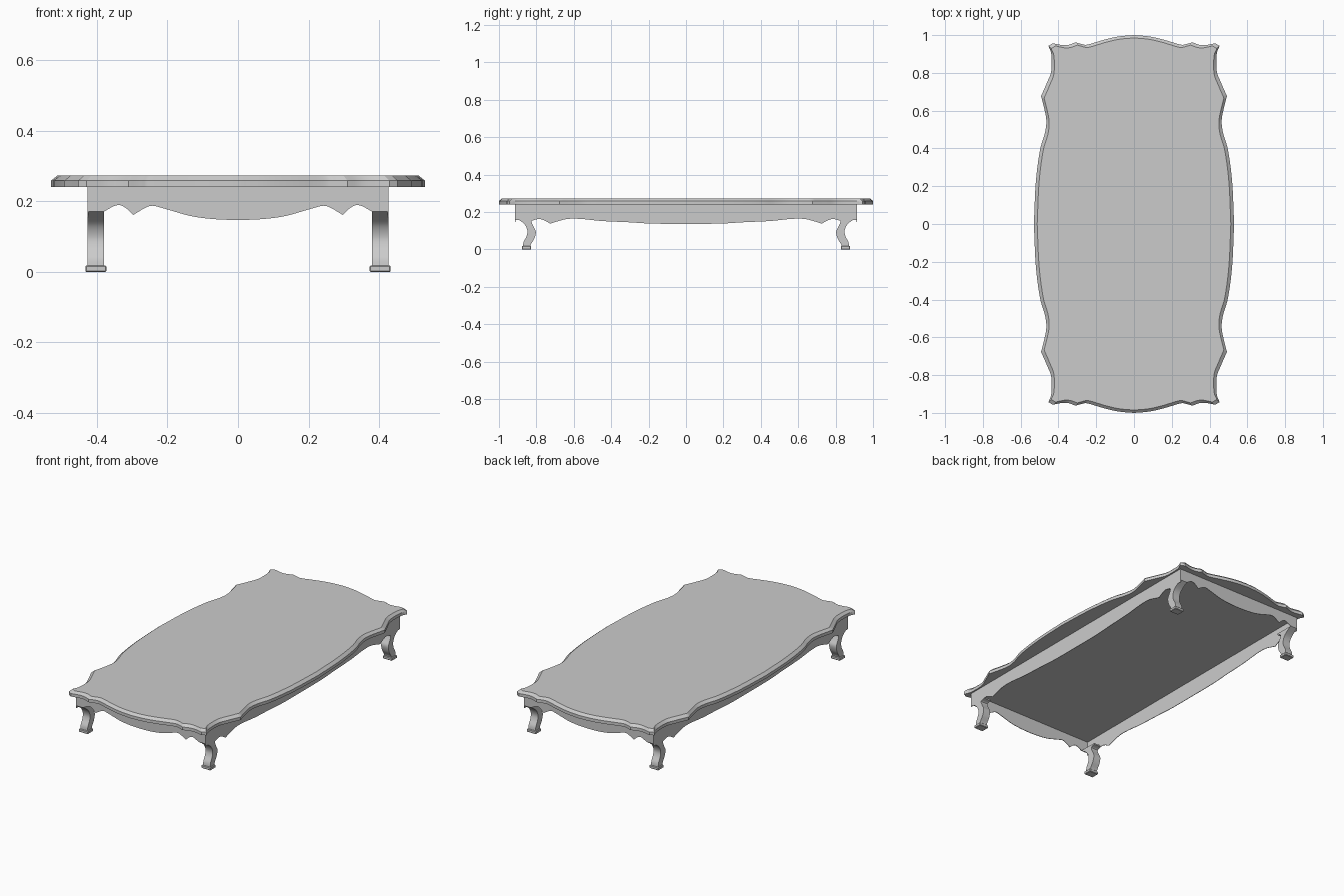
import bpy, bmesh
from mathutils import Vector

if "Cube" in bpy.data.objects:
    bpy.data.objects.remove(bpy.data.objects["Cube"])


def spline(pts, n=5):
    """Smooth Catmull-Rom curve through 2D points."""
    p = [Vector(q) for q in pts]
    p = [2 * p[0] - p[1]] + p + [2 * p[-1] - p[-2]]
    out = []
    for a, b, c, d in zip(p, p[1:], p[2:], p[3:]):
        for i in range(n):
            t = i / n
            out.append(0.5 * (2 * b + (c - a) * t + (2 * a - 5 * b + 4 * c - d) * t * t
                              + (3 * b - a - 3 * c + d) * t ** 3))
    return out + [p[-2]]


def path(*segments):
    """Join smooth segments that meet at sharp corners (two points make a straight edge)."""
    out = []
    for s in segments:
        for v in (spline(s) if len(s) > 2 else [Vector(q) for q in s]):
            if not out or (v - out[-1]).length > 1e-4:
                out.append(v)
    return out


def mirror(pts):
    """Close a half profile across the first axis."""
    return pts + [Vector((-v.x, v.y)) for v in reversed(pts) if abs(v.x) > 1e-5]


def loft(name, *rings):
    """Closed solid through matching rings of points."""
    bm = bmesh.new()
    loops = [[bm.verts.new(p) for p in r] for r in rings]
    n = len(rings[0])
    bm.faces.new(loops[0])
    bm.faces.new(loops[-1])
    for a, b in zip(loops, loops[1:]):
        for i in range(n):
            j = (i + 1) % n
            bm.faces.new((a[i], a[j], b[j], b[i]))
    bmesh.ops.recalc_face_normals(bm, faces=bm.faces)
    me = bpy.data.meshes.new(name)
    bm.to_mesh(me)
    bm.free()
    ob = bpy.data.objects.new(name, me)
    bpy.context.collection.objects.link(ob)
    bpy.ops.object.select_all(action='DESELECT')
    ob.select_set(True)
    bpy.context.view_layer.objects.active = ob
    bpy.ops.object.shade_smooth_by_angle(angle=0.5)
    return ob


# Scalloped tabletop with chamfered rim
quarter = path(
    [(0, 1), (0.08, 0.993), (0.16, 0.975), (0.245, 0.95), (0.275, 0.952), (0.31, 0.962)],
    [(0.31, 0.962), (0.345, 0.949), (0.38, 0.947), (0.43, 0.957)],
    [(0.43, 0.957), (0.453, 0.943)],
    [(0.453, 0.943), (0.438, 0.90), (0.438, 0.81), (0.46, 0.75), (0.492, 0.677)],
    [(0.492, 0.677), (0.475, 0.61), (0.464, 0.545), (0.472, 0.48), (0.498, 0.39), (0.520, 0.22), (0.53, 0)])
right = quarter + [Vector((v.x, -v.y)) for v in reversed(quarter[:-1])]
outline = right + [Vector((-v.x, v.y)) for v in reversed(right[1:-1])]
loft("tabletop",
     [(v.x, v.y, 0.241) for v in outline],
     [(v.x, v.y, 0.259) for v in outline],
     [(v.x * 0.967, v.y * 0.985, 0.273) for v in outline])

T = 0.003  # thin apron panels

# Long side aprons
side = path(
    [(0, 0.137), (0.18, 0.138), (0.30, 0.145), (0.45, 0.152), (0.56, 0.163), (0.64, 0.162), (0.727, 0.138)],
    [(0.727, 0.138), (0.755, 0.154), (0.785, 0.163), (0.82, 0.155)],
    [(0.82, 0.155), (0.914, 0.157)],
    [(0.914, 0.157), (0.914, 0.241)])
for s, word in ((-1, "left"), (1, "right")):
    loft(word + "_apron", *[[(s * x, v.x, v.y) for v in mirror(side)] for x in (0.427, 0.427 - T)])

# Short end aprons
end = path(
    [(0, 0.147), (0.07, 0.150), (0.136, 0.159), (0.21, 0.180), (0.25, 0.187), (0.297, 0.162)],
    [(0.297, 0.162), (0.322, 0.184), (0.345, 0.189), (0.381, 0.171)],
    [(0.381, 0.171), (0.427, 0.171)],
    [(0.427, 0.171), (0.427, 0.241)])
for s, word in ((-1, "front"), (1, "back")):
    loft(word + "_apron", *[[(v.x, s * y, v.y) for v in mirror(end)] for y in (0.914, 0.914 - T)])

# Cabriole legs on foot pads
leg = path(
    [(0.80, 0.163), (0.825, 0.152), (0.817, 0.125), (0.803, 0.095), (0.810, 0.06), (0.828, 0.03), (0.833, 0.015)],
    [(0.833, 0.015), (0.872, 0.015)],
    [(0.872, 0.015), (0.868, 0.04), (0.853, 0.07), (0.848, 0.097), (0.857, 0.125), (0.876, 0.146), (0.914, 0.171)],
    [(0.914, 0.171), (0.80, 0.171)])
for sx in (-1, 1):
    for sy in (-1, 1):
        word = ("front" if sy < 0 else "back") + ("_left" if sx < 0 else "_right")
        loft(word + "_leg", *[[(sx * x, sy * v.x, v.y) for v in leg] for x in (0.38, 0.427)])
        bpy.ops.mesh.primitive_cube_add(size=1, location=(sx * 0.403, sy * 0.853, 0.009))
        foot = bpy.context.object
        foot.name = word + "_foot_pad"
        foot.scale = (0.06, 0.05, 0.018)
        bpy.ops.object.transform_apply(location=False, scale=True)
        bev = foot.modifiers.new("bevel", 'BEVEL')
        bev.width = 0.003
        bev.segments = 1
